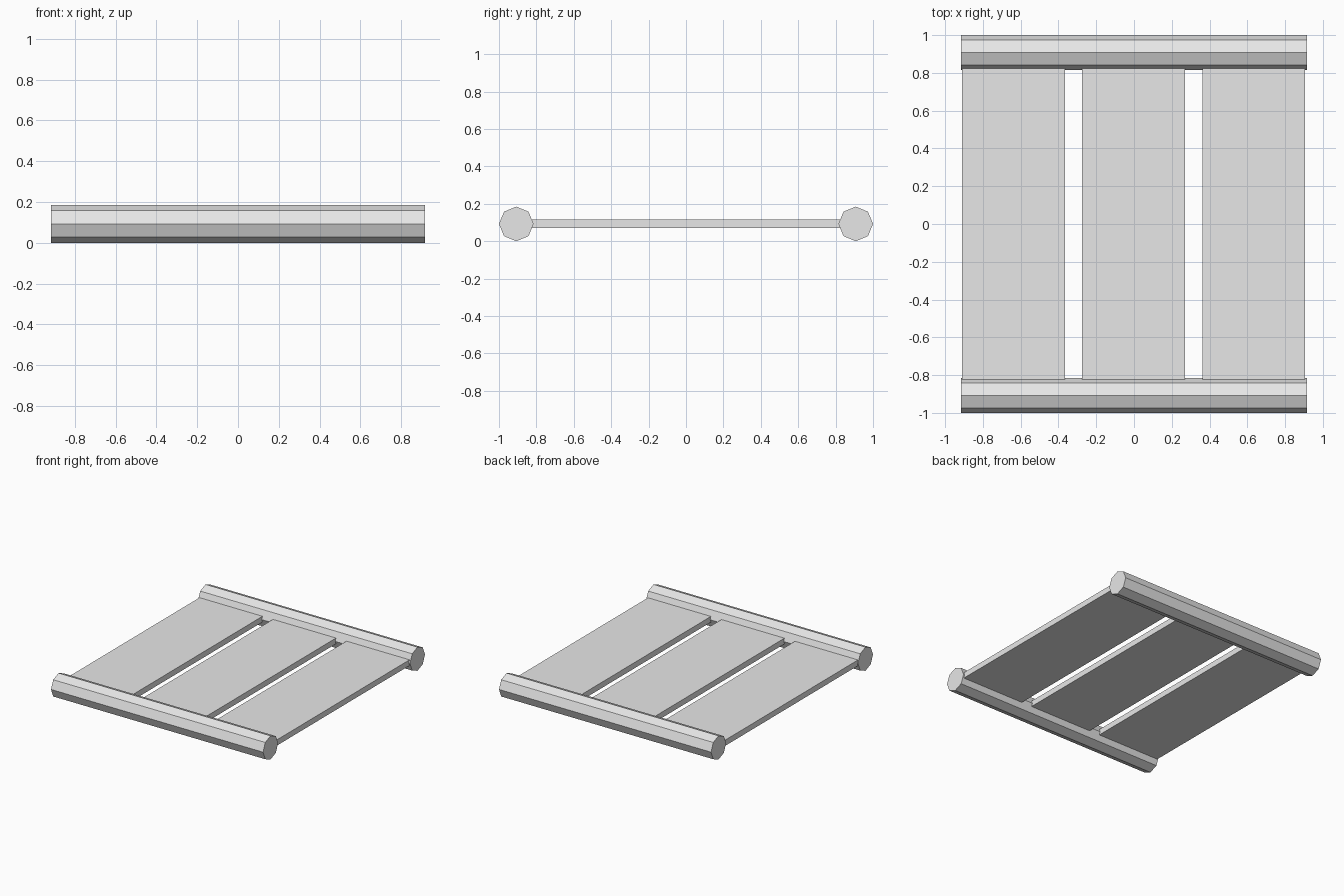
import bpy
import math

cube = bpy.data.objects.get("Cube")
if cube:
    bpy.data.objects.remove(cube, do_unlink=True)

# Single pale grey finish
grey = bpy.data.materials.new("pale_grey")
grey.use_nodes = True
colour = (0.8, 0.8, 0.8, 1)
grey.diffuse_color = colour
grey.node_tree.nodes["Principled BSDF"].inputs["Base Color"].default_value = colour

RAIL_RADIUS = 0.0925
RAIL_LENGTH = 1.834
RAIL_Y = 1 - RAIL_RADIUS
PLANK_SIZE = (0.545, 2 * RAIL_Y - 0.06, 0.045)
PLANK_STEP = 0.636


def finish(name):
    obj = bpy.context.object
    obj.name = name
    obj.data.materials.append(grey)
    return obj


# Octagonal rails along x, front and back
for name, side in (("front_rail", -1), ("back_rail", 1)):
    bpy.ops.mesh.primitive_cylinder_add(
        vertices=8, radius=RAIL_RADIUS, depth=RAIL_LENGTH,
        location=(0, side * RAIL_Y, RAIL_RADIUS),
        rotation=(0, math.pi / 2, 0))
    finish(name)

# Three flat planks whose ends are set into the rails
for name, slot in (("right_plank", -1), ("middle_plank", 0), ("left_plank", 1)):
    bpy.ops.mesh.primitive_cube_add(
        size=1, location=(slot * PLANK_STEP - 0.002, 0, RAIL_RADIUS))
    plank = finish(name)
    plank.scale = PLANK_SIZE
